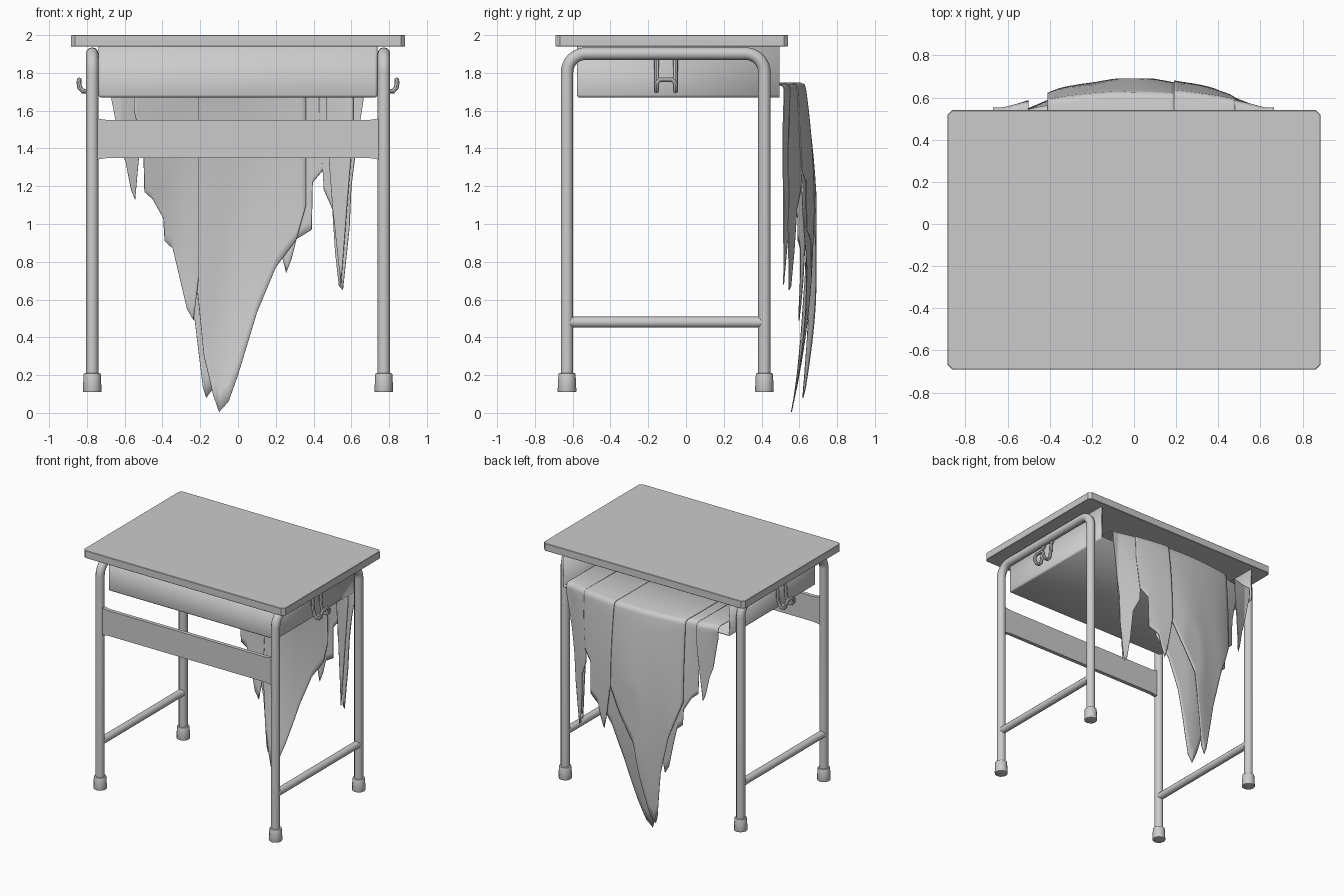
import bpy, bmesh, math
from mathutils import Vector

if "Cube" in bpy.data.objects:
    bpy.data.objects.remove(bpy.data.objects["Cube"])


def smooth(ob, angle=40):
    bpy.ops.object.select_all(action='DESELECT')
    ob.select_set(True)
    bpy.context.view_layer.objects.active = ob
    bpy.ops.object.shade_smooth_by_angle(angle=math.radians(angle))


def mesh_object(name, bm):
    bmesh.ops.recalc_face_normals(bm, faces=bm.faces[:])
    me = bpy.data.meshes.new(name)
    bm.to_mesh(me)
    bm.free()
    ob = bpy.data.objects.new(name, me)
    bpy.context.collection.objects.link(ob)
    return ob


def box_bm(x0, x1, y0, y1, z0, z1):
    bm = bmesh.new()
    bmesh.ops.create_cube(bm, size=1)
    for v in bm.verts:
        v.co = Vector(((x0 + x1) / 2 + v.co.x * (x1 - x0),
                       (y0 + y1) / 2 + v.co.y * (y1 - y0),
                       (z0 + z1) / 2 + v.co.z * (z1 - z0)))
    return bm


def tube(name, pts, r, res=4):
    cu = bpy.data.curves.new(name, 'CURVE')
    cu.dimensions = '3D'
    cu.bevel_depth = r
    cu.bevel_resolution = res
    cu.use_fill_caps = True
    sp = cu.splines.new('POLY')
    sp.points.add(len(pts) - 1)
    for p, co in zip(sp.points, pts):
        p.co = (*co, 1)
    ob = bpy.data.objects.new(name, cu)
    bpy.context.collection.objects.link(ob)
    bpy.ops.object.select_all(action='DESELECT')
    ob.select_set(True)
    bpy.context.view_layer.objects.active = ob
    bpy.ops.object.convert(target='MESH')
    smooth(bpy.context.object)


# Tabletop with clipped corners and softened rims
bm = box_bm(-0.885, 0.885, -0.69, 0.54, 1.94, 2.0)
corners = [e for e in bm.edges if abs(e.verts[0].co.z - e.verts[1].co.z) > 0.01]
bmesh.ops.bevel(bm, geom=corners, offset=0.022, segments=1, affect='EDGES')
rims = [e for e in bm.edges if abs(e.verts[0].co.z - e.verts[1].co.z) < 0.01]
bmesh.ops.bevel(bm, geom=rims, offset=0.003, segments=1, affect='EDGES')
mesh_object("tabletop", bm)

# Book tray, open towards the back
bm = box_bm(-0.738, 0.738, -0.578, 0.495, 1.67, 1.94)
bmesh.ops.delete(bm, geom=[f for f in bm.faces if f.calc_center_median().y > 0.48
                           or f.calc_center_median().z > 1.93], context='FACES')
lower = [e for e in bm.edges if len(e.link_faces) == 2]
bmesh.ops.bevel(bm, geom=lower, offset=0.014, segments=3, profile=0.5, affect='EDGES')
tray = mesh_object("book_tray", bm)
mod = tray.modifiers.new("thickness", 'SOLIDIFY')
mod.thickness = 0.012
mod.offset = -1
smooth(tray)

# Side frames, stretchers, feet and bag hooks
YF, YB, ZT, R = -0.63, 0.415, 1.902, 0.1
for side, s in (("left", -1), ("right", 1)):
    x = 0.772 * s
    path = [(x, YF, 0.13)]
    for cy, start in ((YF + R, 180), (YB - R, 90)):
        for i in range(9):
            a = math.radians(start - 90 * i / 8)
            path.append((x, cy + R * math.cos(a), ZT - R + R * math.sin(a)))
    path.append((x, YB, 0.13))
    tube(f"{side}_leg_frame", path, 0.033)
    tube(f"{side}_stretcher", [(x, YF, 0.48), (x, YB, 0.48)], 0.029)

    for end, y in (("front", YF), ("back", YB)):
        bm = bmesh.new()
        bmesh.ops.create_cone(bm, cap_ends=True, segments=12, radius1=0.05,
                              radius2=0.045, depth=0.1)
        bmesh.ops.translate(bm, vec=(x, y, 0.16), verts=bm.verts[:])
        rim = [e for e in bm.edges if abs(e.verts[0].co.z - e.verts[1].co.z) < 0.01]
        bmesh.ops.bevel(bm, geom=rim, offset=0.006, segments=2, profile=0.5, affect='EDGES')
        smooth(mesh_object(f"{side}_{end}_foot", bm))

    prof = [(0.75, 1.88), (0.765, 1.85), (0.772, 1.76), (0.78, 1.725), (0.8, 1.704),
            (0.822, 1.704), (0.838, 1.722), (0.842, 1.745)]
    arm = [(s * px, -0.156, pz) for px, pz in prof]
    other = [(s * px, -0.056, pz) for px, pz in reversed(prof)]
    tube(f"{side}_bag_hook", arm + [(s * 0.84, -0.138, 1.764), (s * 0.84, -0.074, 1.764)] + other,
         0.013, 2)

# Front rail, flared where it meets the legs
half = [(0.69, 1.35), (0.73, 1.344), (0.77, 1.335), (0.77, 1.565), (0.73, 1.556), (0.69, 1.55)]
outline = half + [(-px, pz) for px, pz in reversed(half)]
bm = bmesh.new()
face = bm.faces.new([bm.verts.new((px, -0.645, pz)) for px, pz in outline])
ext = bmesh.ops.extrude_face_region(bm, geom=[face])
bmesh.ops.translate(bm, vec=(0, 0.03, 0),
                    verts=[v for v in ext['geom'] if isinstance(v, bmesh.types.BMVert)])
mesh_object("front_rail", bm)


# Torn cloth: columns run out of the tray, over its edge and down to a ragged hem
def hem(pts, x):
    for (xa, za), (xb, zb) in zip(pts, pts[1:]):
        if x <= xb:
            return za + (zb - za) * (x - xa) / (xb - xa)
    return pts[-1][1]


def cloth(name, pts, off, drift=0):
    xs = sorted({p[0] for p in pts} |
                {pts[0][0] + (pts[-1][0] - pts[0][0]) * i / 22 for i in range(23)})
    bm = bmesh.new()
    cols = []
    for x in xs:
        e = min(1, (x / 0.62) ** 2)
        ye = 0.632 - 0.085 * e + off
        dz = off * 0.2
        col = [(x, -0.4, 1.742 + dz), (x, 0.4, 1.742 + dz), (x, ye - 0.03, 1.745 + dz),
               (x, ye - 0.007, 1.736 + dz)]
        zb = hem(pts, x)
        for i in range(17):
            z = 1.71 + (zb - 1.71) * i / 16
            t = 1.71 - z
            y = ye + (0.157 * t - 0.11 * t * t) * (1 - e) - 0.03 * t * e + drift * t * t
            y += 0.006 * min(t, 1) * math.sin(17 * x + 2 * t)
            col.append((x, min(y, 0.688), z))
        cols.append([bm.verts.new(c) for c in col])
    for a, b in zip(cols, cols[1:]):
        for i in range(len(a) - 1):
            bm.faces.new((a[i], b[i], b[i + 1], a[i + 1]))
    ob = mesh_object(name, bm)
    mod = ob.modifiers.new("thickness", 'SOLIDIFY')
    mod.thickness = 0.005
    mod.offset = 0
    smooth(ob, 60)


cloth("cloth_left_strip", [(-0.67, 1.66), (-0.62, 1.4), (-0.595, 1.33), (-0.565, 1.18),
                           (-0.545, 1.13), (-0.53, 1.3), (-0.52, 1.4), (-0.50, 1.6)], 0.004)
cloth("cloth_left_panel", [(-0.55, 1.6), (-0.50, 1.38), (-0.495, 1.17), (-0.45, 1.13),
                           (-0.395, 1.03), (-0.388, 0.91), (-0.345, 0.87), (-0.27, 0.55),
                           (-0.235, 0.49), (-0.21, 0.7)], -0.034)
cloth("cloth_outer_panel", [(-0.41, 1.1), (-0.3, 0.8), (-0.23, 0.5), (-0.185, 0.13),
                            (-0.168, 0.08), (-0.13, 0.13), (-0.06, 0.45), (-0.02, 0.7),
                            (0.1, 0.9), (0.2, 1.1)], -0.004, 0.012)
cloth("cloth_main_panel", [(-0.35, 1.1), (-0.24, 0.9), (-0.18, 0.3), (-0.13, 0.09), (-0.1, 0.005),
                           (-0.05, 0.06), (0, 0.2), (0.1, 0.53), (0.2, 0.77), (0.31, 0.92),
                           (0.36, 1.1)], -0.02, -0.002)
cloth("cloth_right_panel", [(0.19, 1.1), (0.235, 0.82), (0.255, 0.74), (0.285, 0.82),
                            (0.31, 0.92), (0.39, 0.97), (0.395, 1.22), (0.455, 1.29),
                            (0.48, 1.55)], 0.01)
cloth("cloth_right_strip", [(0.43, 1.6), (0.455, 1.18), (0.5, 1.08), (0.515, 0.85),
                            (0.535, 0.67), (0.555, 0.65), (0.59, 0.98), (0.6, 1.2),
                            (0.625, 1.4), (0.665, 1.66)], 0.004)
cloth("cloth_inner_strip", [(0.47, 1.5), (0.5, 1.1), (0.545, 0.68), (0.57, 1.0),
                            (0.61, 1.5)], -0.03)
